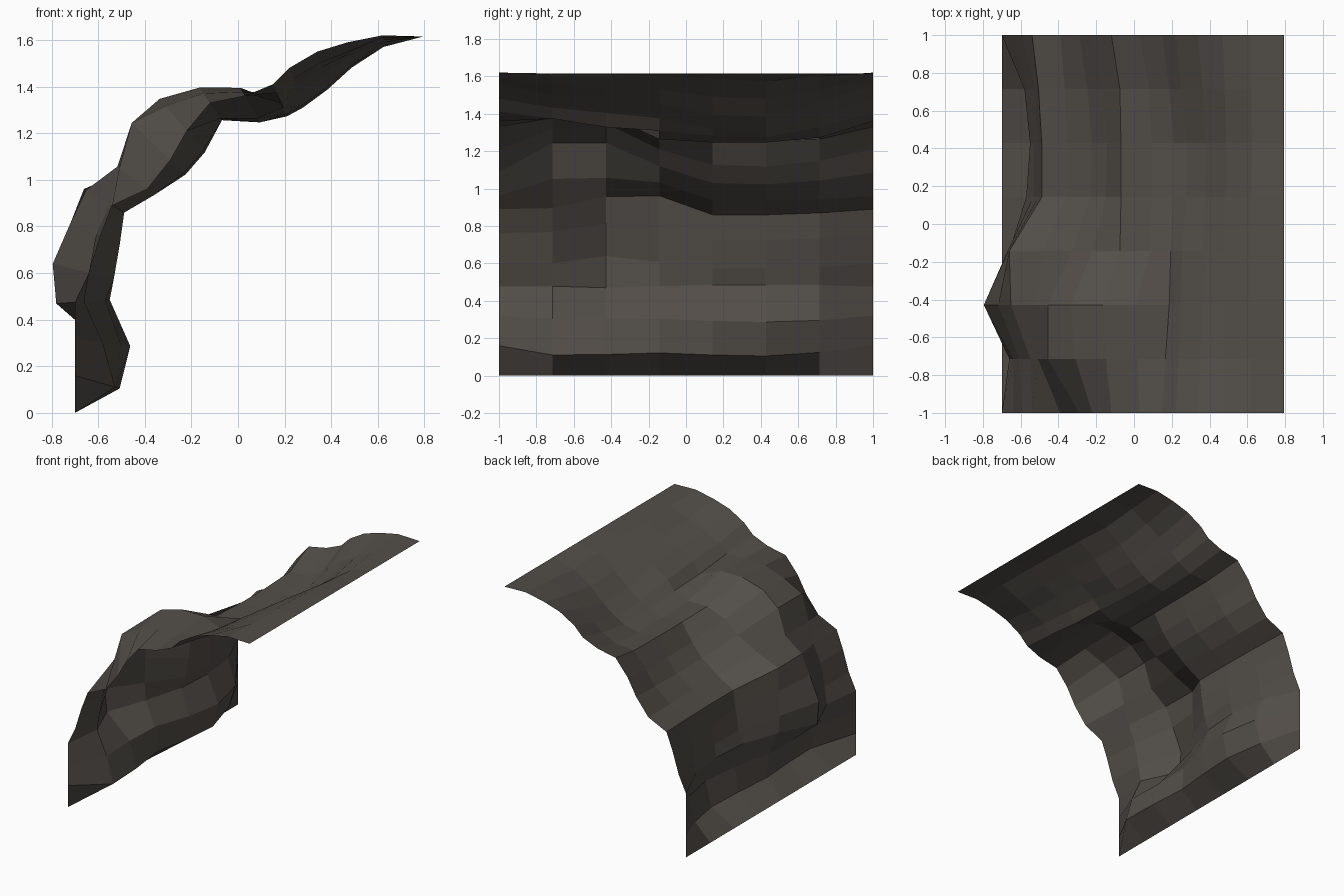
import bpy, bmesh, math

if "Cube" in bpy.data.objects:
    bpy.data.objects.remove(bpy.data.objects["Cube"])

# Side profile (x, z) shared by both ends so the piece tiles along y
EDGE = [(-.7, 0), (-.7, .16), (-.7, .32), (-.7, .475), (-.64, .6), (-.59, .76),
        (-.54, .89), (-.39, .96), (-.29, 1.085), (-.22, 1.21), (-.12, 1.33),
        (.03, 1.36), (.15, 1.41), (.22, 1.48), (.34, 1.55), (.47, 1.59),
        (.62, 1.62), (.795, 1.615)]

# Rock relief of the inner columns, hundredths outward, rows 1 to 16
RELIEF = [
    [-18, -12, -4, 0, 2, 1, 15, 23, 14, 5, 2, -4, -5, -5, -4, -1],
    [-17, -11, 8, 16, 14, 13, 16, 23, 18, 8, 4, -9, -8, -7, -5, -1],
    [-14, -12, -4, 3, 8, 14, 12, 5, 0, -8, -11, -11, -11, -10, -6, -2],
    [-18, -20, -13, -11, -9, -6, -4, -8, -11, -9, -13, -14, -17, -16, -10, -3],
    [-20, -24, -15, -11, -9, -6, -4, -9, -12, -9, -13, -15, -18, -17, -11, -5],
    [-13, -18, -12, -8, -7, -4, -3, -6, -8, -8, -10, -9, -10, -9, -6, -2],
]
last = len(EDGE) - 1
columns = [[0] * (last + 1)] + [[0] + c + [0] for c in RELIEF] + [[0] * (last + 1)]


def lean(i):
    """Outward direction of a row: level at the wall, straight up at the roof."""
    if i <= 3:
        return math.radians((0, 16, 8, -4)[i])
    return ((i - 3) / (last - 3)) ** .7 * math.pi / 2


# Curved rock sheet
bm = bmesh.new()
grid = []
for j, col in enumerate(columns):
    y = -1 + 2 * j / (len(columns) - 1)
    grid.append([bm.verts.new((x - math.cos(lean(i)) * d / 100, y,
                               z + math.sin(lean(i)) * d / 100))
                 for i, ((x, z), d) in enumerate(zip(EDGE, col))])
for a, b in zip(grid, grid[1:]):
    for i in range(last):
        bm.faces.new((a[i], a[i + 1], b[i + 1], b[i]))
bmesh.ops.recalc_face_normals(bm, faces=bm.faces)

mesh = bpy.data.meshes.new("cave_wall")
bm.to_mesh(mesh)
bm.free()
wall = bpy.data.objects.new("cave_wall", mesh)
bpy.context.collection.objects.link(wall)

# Dark rock colour
rock = bpy.data.materials.new("dark_rock")
rock.diffuse_color = (.085, .075, .065, 1)
rock.use_nodes = True
rock.node_tree.nodes["Principled BSDF"].inputs["Base Color"].default_value = rock.diffuse_color
mesh.materials.append(rock)
